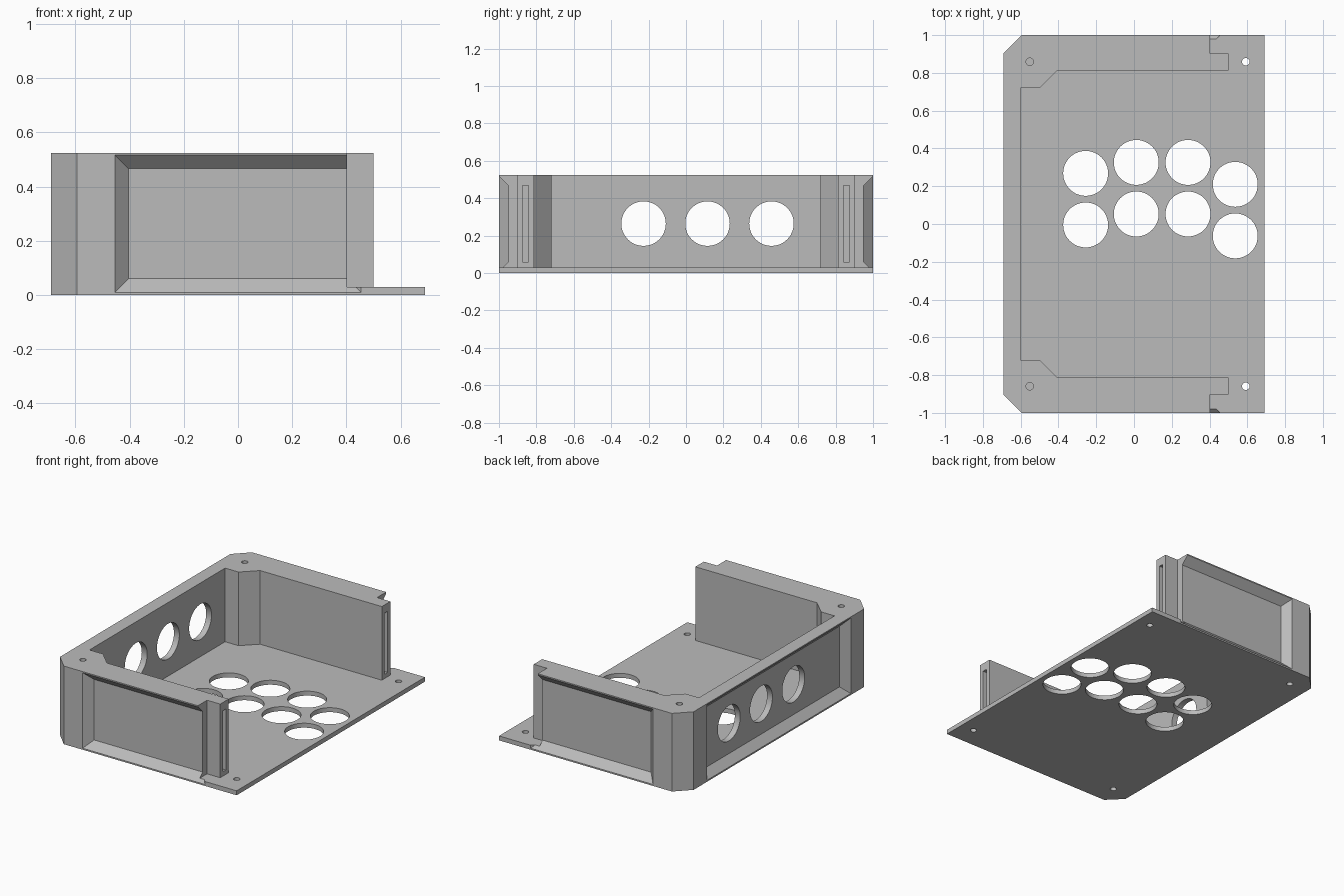
import bpy
import bmesh
import math
from mathutils import Matrix, Vector

cube = bpy.data.objects.get("Cube")
if cube:
    bpy.data.objects.remove(cube, do_unlink=True)

W, L, H = 0.69, 1.0, 0.525   # half width, half length, height
FLOOR, CHAMFER, DEPTH = 0.03, 0.095, 0.05

grey = bpy.data.materials.new("plain grey")
grey.use_nodes = True
colour = (0.5, 0.5, 0.5, 1)
grey.diffuse_color = colour
grey.node_tree.nodes["Principled BSDF"].inputs["Base Color"].default_value = colour


def finish(name, bm):
    bmesh.ops.recalc_face_normals(bm, faces=bm.faces)
    mesh = bpy.data.meshes.new(name)
    bm.to_mesh(mesh)
    bm.free()
    mesh.materials.append(grey)
    obj = bpy.data.objects.new(name, mesh)
    bpy.context.collection.objects.link(obj)
    return obj


def prism(bm, outline, z0, z1):
    face = bm.faces.new([bm.verts.new((x, y, z0)) for x, y in outline])
    top = bmesh.ops.extrude_face_region(bm, geom=[face])["geom"]
    bmesh.ops.translate(bm, vec=(0, 0, z1 - z0),
                        verts=[v for v in top if isinstance(v, bmesh.types.BMVert)])


def cylinder(bm, centre, radius, length, axis="Z", sides=48):
    turn = Matrix.Rotation(math.pi / 2, 4, "Y") if axis == "X" else Matrix()
    bmesh.ops.create_cone(bm, cap_ends=True, segments=sides, radius1=radius,
                          radius2=radius, depth=length,
                          matrix=Matrix.Translation(centre) @ turn)


def box(bm, centre, size):
    bmesh.ops.create_cube(bm, size=1, matrix=Matrix.Translation(centre)
                          @ Matrix.Diagonal((*size, 1)))


def recess(bm, half, distance, angle):
    """Tapered pocket in an outer wall, made facing -y and turned into place."""
    spin = Matrix.Rotation(angle, 3, "Z")
    rings = []
    for out in (-DEPTH, 0, 0.02):
        grow = min(out, 0)
        w, low, high = half + grow, 0.01 - grow, 0.517 + grow
        corners = ((-w, low), (w, low), (w, high), (-w, high))
        rings.append([bm.verts.new(spin @ Vector((x, -distance - out, z)))
                      for x, z in corners])
    bm.faces.new(rings[0])
    bm.faces.new(rings[-1])
    for a, b in zip(rings, rings[1:]):
        for i in range(4):
            j = (i + 1) % 4
            bm.faces.new((a[i], a[j], b[j], b[i]))


# Solid block with two clipped corners
bm = bmesh.new()
prism(bm, [(W, -L), (W, L), (-W + CHAMFER, L), (-W, L - CHAMFER),
           (-W, -L + CHAMFER), (-W + CHAMFER, -L)], 0, H)
body = finish("open_tray", bm)

# Interior space, open towards +x, with stepped wall ends
half = [(-0.6, 0.72), (-0.5, 0.72), (-0.405, 0.813), (0.5, 0.813),
        (0.5, 0.903), (0.402, 0.903), (0.402, 1.1), (0.8, 1.1)]
bm = bmesh.new()
prism(bm, half + [(x, -y) for x, y in reversed(half)], FLOOR, 0.7)
cutters = [finish("interior_cutter", bm)]

# Tapered pockets in the three outer walls
bm = bmesh.new()
recess(bm, 0.455, L, 0)
recess(bm, 0.455, L, math.pi)
recess(bm, 0.765, W, -math.pi / 2)
cutters.append(finish("recess_cutter", bm))

# Round openings, screw holes and end grooves
bm = bmesh.new()
for x, y in ((-0.256, 0.268), (0.012, 0.326), (0.286, 0.326), (0.536, 0.21)):
    for shift in (0, -0.273):
        cylinder(bm, (x, y + shift, 0), 0.119, 0.2)
for y in (-0.227, 0.115, 0.457):
    cylinder(bm, (-0.65, y, 0.264), 0.119, 0.2, "X")
for side in (-1, 1):
    y = side * 0.859
    cylinder(bm, (0.592, y, 0), 0.02, 0.2, sides=24)
    cylinder(bm, (-0.552, y, 0), 0.02, 0.3, sides=24)
    cylinder(bm, (-0.552, y, H), 0.02, 0.3, sides=24)
    box(bm, (0.5, y, 0.264), (0.1, 0.032, 0.41))
cutters.append(finish("hole_cutter", bm))

# Carve the block and remove the helpers
bpy.context.view_layer.objects.active = body
for cutter in cutters:
    cutter.hide_render = True
    mod = body.modifiers.new(cutter.name, "BOOLEAN")
    mod.operation = "DIFFERENCE"
    mod.solver = "EXACT"
    mod.object = cutter
    bpy.ops.object.modifier_apply(modifier=mod.name)
    bpy.data.objects.remove(cutter, do_unlink=True)

bpy.ops.object.select_all(action="DESELECT")
body.select_set(True)
bpy.ops.object.shade_smooth_by_angle(angle=math.radians(30))
